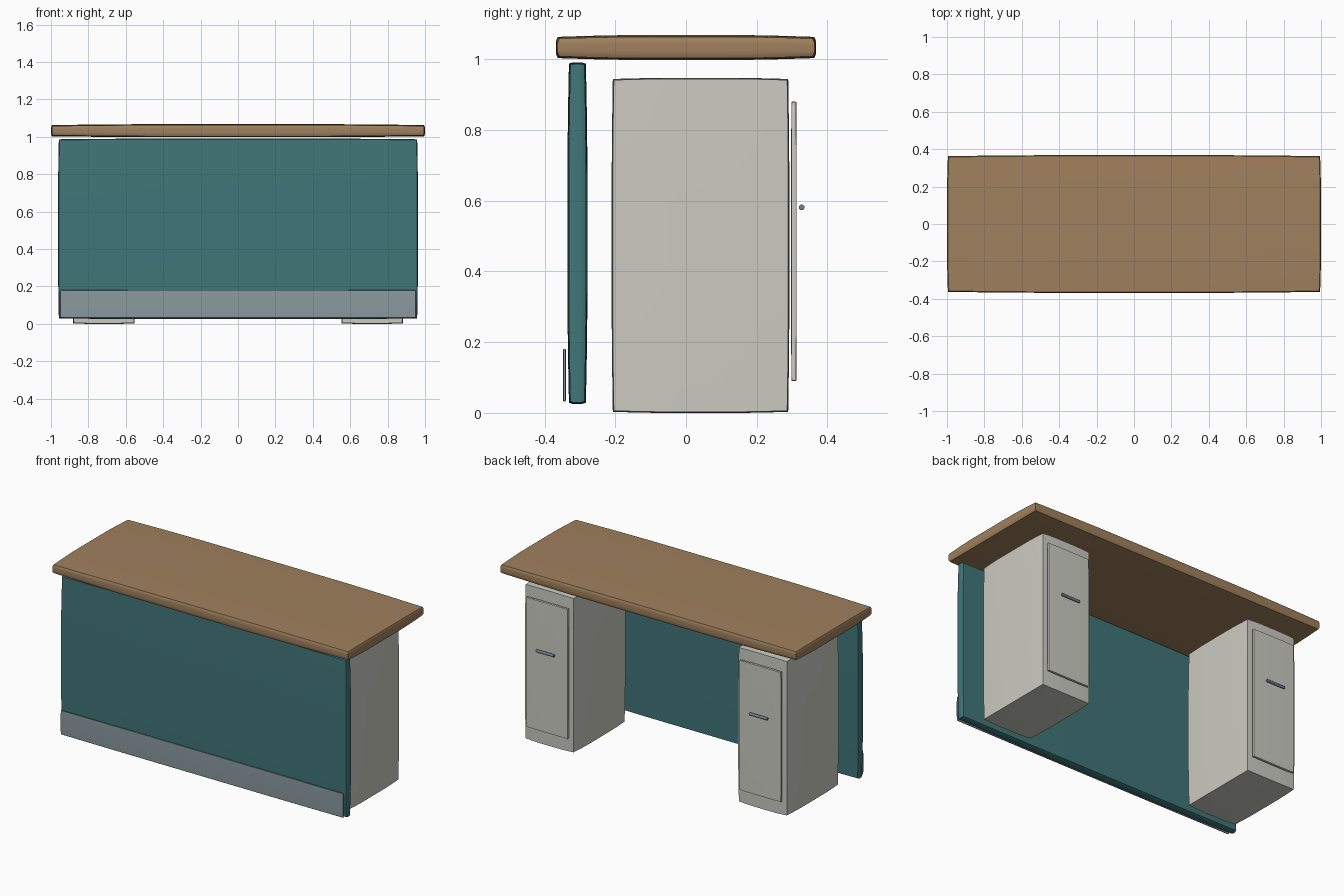
import bpy, bmesh, math

if "Cube" in bpy.data.objects:
    bpy.data.objects.remove(bpy.data.objects["Cube"])


def material(name, rgb):
    m = bpy.data.materials.new(name)
    m.diffuse_color = (*rgb, 1)
    m.use_nodes = True
    m.node_tree.nodes["Principled BSDF"].inputs["Base Color"].default_value = m.diffuse_color
    return m


WOOD = material("brown wood", (0.352, 0.216, 0.110))
TEAL = material("teal panel", (0.052, 0.182, 0.192))
CREAM = material("pale grey", (0.600, 0.600, 0.540))
STEEL = material("blue grey steel", (0.255, 0.320, 0.345))
HANDLE = material("handle metal", (0.190, 0.220, 0.260))


def finish(bm, name, mat):
    me = bpy.data.meshes.new(name)
    bm.to_mesh(me)
    bm.free()
    me.materials.append(mat)
    ob = bpy.data.objects.new(name, me)
    bpy.context.collection.objects.link(ob)
    bpy.ops.object.select_all(action='DESELECT')
    ob.select_set(True)
    bpy.context.view_layer.objects.active = ob
    bpy.ops.object.shade_smooth_by_angle(angle=math.radians(30))
    return ob


def soft_box(name, lo, hi, mat, bulge):
    """Box whose faces pull in slightly toward their borders."""
    bm = bmesh.new()
    bmesh.ops.create_cube(bm, size=2)
    bmesh.ops.subdivide_edges(bm, edges=bm.edges[:], cuts=7, use_grid_fill=True)
    for v in bm.verts:
        u = v.co.copy()
        ramp = [(max(0, abs(c) - 0.45) / 0.55) ** 1.5 for c in u]
        for i in range(3):
            half = (hi[i] - lo[i]) / 2
            pull = bulge * sum(ramp[j] for j in range(3) if j != i)
            v.co[i] = (lo[i] + hi[i]) / 2 + u[i] * (half - pull)
    return finish(bm, name, mat)


# Counter top, front panel and kick plate
soft_box("counter_top", (-1, -0.368, 0.998), (1, 0.368, 1.068), WOOD, 0.005)
soft_box("front_panel", (-0.962, -0.335, 0.025), (0.962, -0.279, 0.991), TEAL, 0.004)
soft_box("kick_plate", (-0.951, -0.348, 0.032), (0.951, -0.339, 0.181), STEEL, 0.001)

# Two cabinets with door and bar handle
for side, x in (("left", -0.717), ("right", 0.717)):
    soft_box(side + "_cabinet", (x - 0.167, -0.21, 0.0), (x + 0.167, 0.292, 0.947), CREAM, 0.003)
    soft_box(side + "_door", (x - 0.14, 0.297, 0.09), (x + 0.14, 0.313, 0.88), CREAM, 0.001)
    bm = bmesh.new()
    bmesh.ops.create_cone(bm, cap_ends=True, segments=16, radius1=0.008,
                          radius2=0.008, depth=0.12)
    bar = finish(bm, side + "_handle", HANDLE)
    bar.rotation_euler = (0, math.pi / 2, 0)
    bar.location = (x, 0.327, 0.581)
